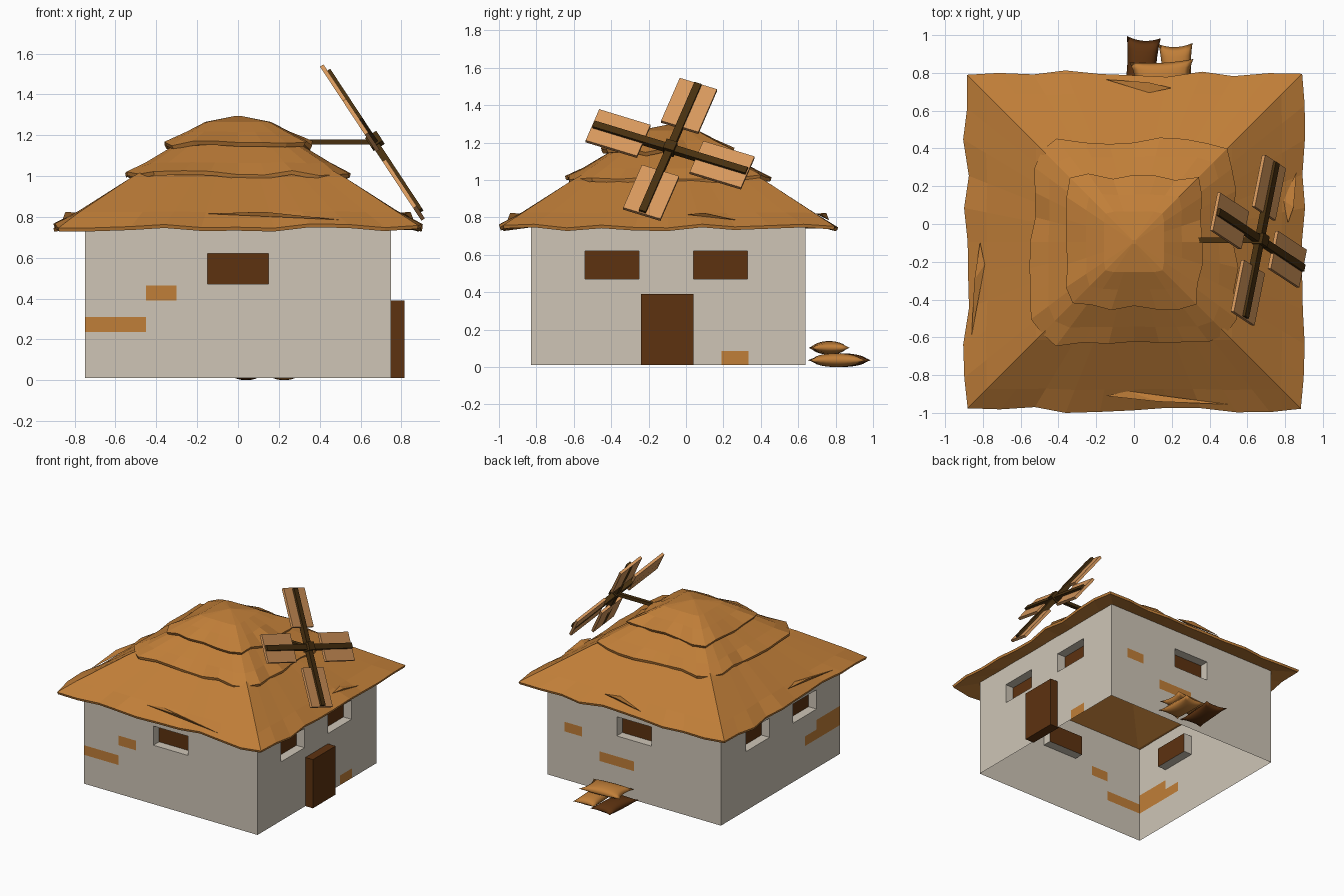
import bpy, bmesh, random
from math import radians, sqrt
from mathutils import Vector, Matrix

if "Cube" in bpy.data.objects:
    bpy.data.objects.remove(bpy.data.objects["Cube"])

random.seed(4)


def material(name, rgb):
    m = bpy.data.materials.new(name)
    m.diffuse_color = (*rgb, 1)
    m.use_nodes = True
    m.node_tree.nodes["Principled BSDF"].inputs["Base Color"].default_value = m.diffuse_color
    return m


PLASTER = material("plaster", (.62, .56, .47))
STRAW = material("straw", (.53, .21, .04))
BROWN = material("brown_wood", (.11, .032, .005))
DARK = material("dark_wood", (.065, .03, .005))
SAIL = material("sail_wood", (.69, .32, .11))
YC = -.095  # house centre in y


def make(name, bm, *mats, smooth=False, normals=True):
    if normals:
        bmesh.ops.recalc_face_normals(bm, faces=bm.faces)
    me = bpy.data.meshes.new(name)
    for f in bm.faces:
        f.smooth = smooth
    bm.to_mesh(me)
    bm.free()
    for m in mats:
        me.materials.append(m)
    ob = bpy.data.objects.new(name, me)
    bpy.context.collection.objects.link(ob)
    return ob


def box(name, lo, hi, mat, matrix=Matrix()):
    bm = bmesh.new()
    bmesh.ops.create_cube(bm, size=1)
    for v in bm.verts:
        v.co = matrix @ Vector([l + (c + .5) * (h - l) for c, l, h in zip(v.co, lo, hi)])
    return make(name, bm, mat)


# Walls: a grid of cells with brick patches and recessed windows
def wall(name, normal, along, half, dist, windows, bricks, depth=.07):
    n, a, mid = Vector(normal), Vector(along), Vector((0, YC, 0))
    # wall coordinates are world coordinates on the along axis
    c0 = mid.dot(a)
    bm = bmesh.new()

    def quad(pts, mi):
        vs = [bm.verts.new(mid + n * (dist - d) + a * (u - c0) + Vector((0, 0, z)))
              for u, z, d in pts]
        f = bm.faces.new(vs)
        f.normal_update()
        f.material_index = mi
        return f

    def inside(u, z, rects):
        return any(r[0] < u < r[1] and r[2] < z < r[3] for r in rects)

    rects = windows + bricks
    us = sorted({c0 - half, c0 + half, *[r[i] for r in rects for i in (0, 1)]})
    zs = sorted({.01, .77, *[r[i] for r in rects for i in (2, 3)]})
    flip = a.cross(Vector((0, 0, 1))).dot(n) < 0
    for u0, u1 in zip(us, us[1:]):
        for z0, z1 in zip(zs, zs[1:]):
            u, z = (u0 + u1) / 2, (z0 + z1) / 2
            if not inside(u, z, windows):
                quad([(u0, z0, 0), (u1, z0, 0), (u1, z1, 0), (u0, z1, 0)],
                     1 if inside(u, z, bricks) else 0)
    for u0, u1, z0, z1 in windows:
        c = [(u0, z0), (u1, z0), (u1, z1), (u0, z1)]
        quad([(*p, depth) for p in c], 2)
        for p, q in zip(c, c[1:] + c[:1]):
            quad([(*p, 0), (*q, 0), (*q, depth), (*p, depth)], 0)
    if flip:
        bmesh.ops.reverse_faces(bm, faces=bm.faces)
    bmesh.ops.remove_doubles(bm, verts=bm.verts, dist=1e-5)
    make(name, bm, PLASTER, STRAW, BROWN, normals=False)


X, Y = (1, 0, 0), (0, 1, 0)
WZ = (.47, .62)
middle = [(-.15, .15, *WZ)]
pair = [(-.54, -.25, *WZ), (.04, .33, *WZ)]
EX, EY = .75, .735
wall("front_wall", (0, -1, 0), X, EX, EY, middle,
     [(-EX, -.45, .235, .31), (-.45, -.30, .39, .465)])
wall("back_wall", (0, 1, 0), X, EX, EY, middle,
     [(.45, .60, .385, .46), (0, .30, .235, .31)])
wall("right_wall", (1, 0, 0), Y, EY, EX, pair, [(.19, .335, .01, .085)])
wall("left_wall", (-1, 0, 0), Y, EY, EX, pair,
     [(YC - EY, -.54, .235, .385), (-.54, -.40, .235, .31)])

# Door
box("door", (.74, -.24, .01), (.815, .04, .39), BROWN)


# Thatch layers: stacked square rings (half size, z, raggedness)
def thatch(name, rings, per=10, cut=0):
    noise = [(random.uniform(-1, 1), random.uniform(-1, 1)) for _ in range(4 * per)]
    bm = bmesh.new()
    loops = []
    for h, z, j in rings:
        loop = []
        for i in range(4 * per):
            side, t = divmod(i, per)
            t = 2 * t / per - 1
            r = h + j * noise[i][0]
            if i % per == 0:
                r -= cut * h
            p = Matrix.Rotation(radians(90 * side), 3, 'Z') @ Vector((t * r, -r, 0))
            loop.append(bm.verts.new(p + Vector((0, YC, z + .7 * j * noise[i][1]))))
        loops.append(loop)
    for a, b in zip(loops, loops[1:]):
        for i in range(4 * per):
            k = (i + 1) % (4 * per)
            bm.faces.new((a[i], a[k], b[k], b[i]))
    bm.faces.new(loops[0])
    bm.faces.new(loops[-1])
    make(name, bm, STRAW)


thatch("lower_thatch", [(.03, 1.08, 0), (.735, .768, 0), (.885, .738, .018), (.89, .755, .018),
                        (.78, .825, .004), (.52, .995, 0), (.3, 1.12, 0)])
thatch("middle_thatch", [(.3, 1.08, 0), (.53, .995, .018), (.535, 1.015, .018),
                         (.45, 1.065, .004), (.28, 1.17, 0)], 8, .06)
thatch("upper_thatch", [(.15, 1.15, 0), (.335, 1.14, .02), (.345, 1.16, .02),
                        (.25, 1.215, .004), (.16, 1.265, 0), (.01, 1.295, 0)], 6, .06)

# Loose straw tufts near the eaves
bm = bmesh.new()
for turn, t0, t1 in ((0, -.15, .5), (90, .1, .37), (180, -.2, .15), (270, 0, .5)):
    rot = Matrix.Rotation(radians(turn), 3, 'Z')
    vs = [bm.verts.new(rot @ Vector((t, -h, z)) + Vector((0, YC, 0))) for t, h, z in
          ((t0, .815, .815), (t1, .86, .785), ((t0 + t1) / 2 - .05, .845, .825),
           (t0 + .12, .79, .82))]
    for a, b, c in ((0, 1, 2), (0, 2, 3), (1, 3, 2), (0, 3, 1)):
        bm.faces.new((vs[a], vs[b], vs[c]))
make("straw_tufts", bm, STRAW)

# Windmill: axle, hub and four sails in a tilted plane
v_axis, n_axis = Vector((-.55, 0, .835)), Vector((.835, 0, .55))
plane = Matrix((Vector(Y), v_axis, n_axis)).transposed().to_4x4()
plane = Matrix.Translation((.66, -.085, 1.165)) @ plane
box("axle", (.27, -.1, 1.155), (.68, -.072, 1.18), DARK)
box("hub", (-.03, -.03, -.02), (.03, .03, .045), DARK,
    plane @ Matrix.Rotation(radians(-20), 4, 'Z'))
for i in range(4):
    m = plane @ Matrix.Rotation(radians(-20 + 90 * i), 4, 'Z')
    box(f"spar_{i + 1}", (-.02, 0, -.012), (.02, .435, .024), DARK, m)
    box(f"sail_{i + 1}", (-.106, .15, -.012), (.106, .442, .008), SAIL, m)


# Grain sacks: pillows with pinched corners
def sack(name, centre, sx, sy, sz, turn, mat, n=10):
    bm = bmesh.new()
    rot = Matrix.Rotation(radians(turn), 3, 'Z')
    for s in (-1, 1):
        g = [[bm.verts.new(rot @ Vector((
            sx * u * (1 - .15 * (1 - v * v)), sy * v * (1 - .12 * (1 - u * u)),
            s * sz * sqrt(max(0, (1 - u * u) * (1 - v * v))))) + Vector(centre))
            for u in [2 * i / n - 1 for i in range(n + 1)]]
            for v in [2 * j / n - 1 for j in range(n + 1)]]
        for j in range(n):
            for i in range(n):
                bm.faces.new((g[j][i], g[j][i + 1], g[j + 1][i + 1], g[j + 1][i]))
    bmesh.ops.remove_doubles(bm, verts=bm.verts, dist=1e-5)
    make(name, bm, mat, smooth=True)


sack("dark_sack", (.04, .825, .037), .09, .165, .037, -4, BROWN)
sack("light_sack", (.225, .805, .037), .09, .15, .037, 2, STRAW)
sack("top_sack", (.15, .765, .103), .17, .1, .036, 3, STRAW)
